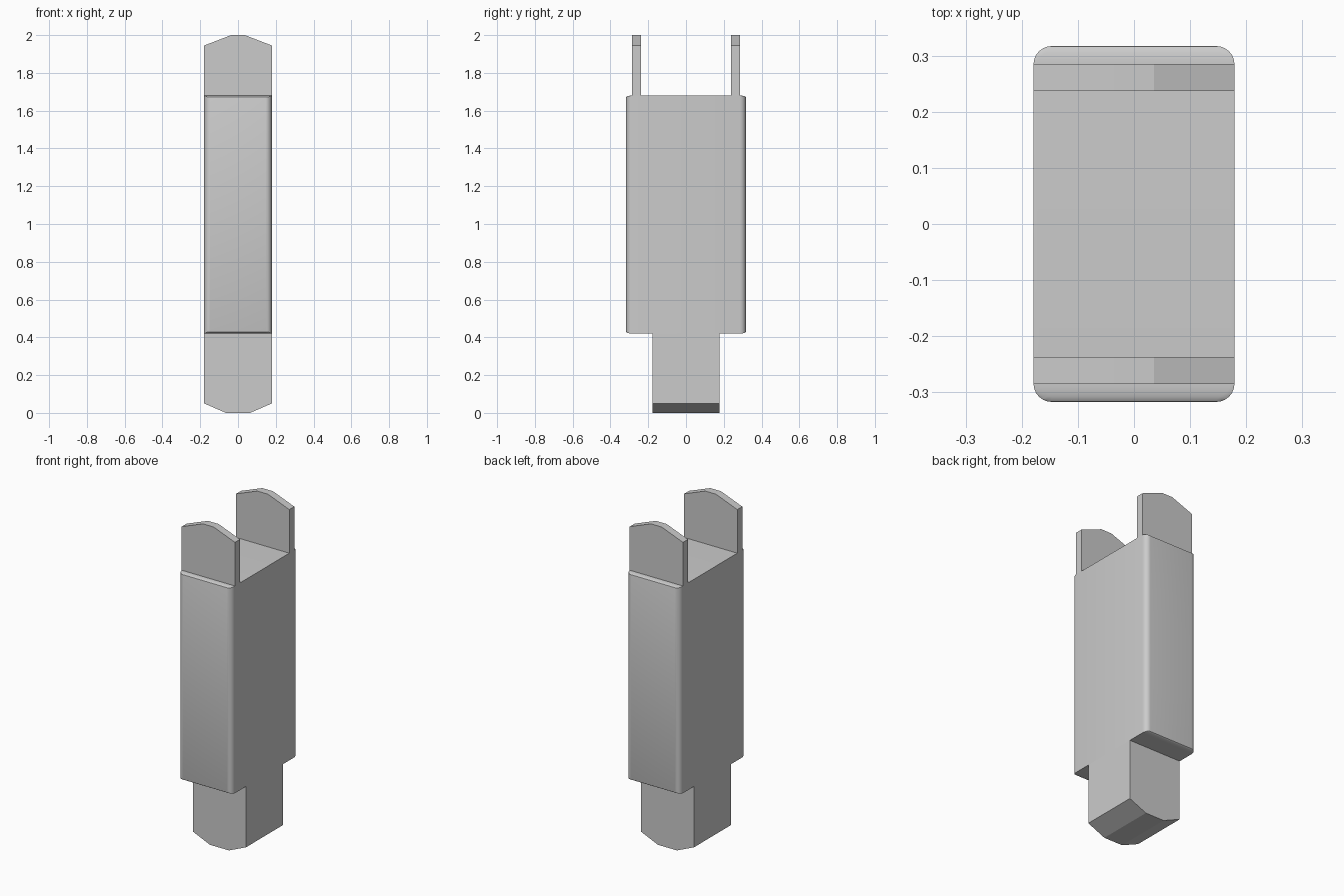
import bpy, bmesh, math

cube = bpy.data.objects.get("Cube")
if cube:
    bpy.data.objects.remove(cube, do_unlink=True)

HALF_W, HALF_D = 0.179, 0.317
BODY_BOTTOM, BODY_TOP = 0.42, 1.68
RADIUS, LIP, STEPS = 0.032, 0.01, 6


def finish(name, bm, smooth=False):
    bmesh.ops.recalc_face_normals(bm, faces=bm.faces)
    mesh = bpy.data.meshes.new(name)
    bm.to_mesh(mesh)
    bm.free()
    obj = bpy.data.objects.new(name, mesh)
    bpy.context.collection.objects.link(obj)
    if smooth:
        bpy.ops.object.select_all(action='DESELECT')
        obj.select_set(True)
        bpy.context.view_layer.objects.active = obj
        bpy.ops.object.shade_smooth_by_angle(angle=math.radians(30))
    return obj


def plate(name, profile, y0, y1):
    """Extrude an (x, z) profile along y."""
    bm = bmesh.new()
    face = bm.faces.new([bm.verts.new((x, y0, z)) for x, z in profile])
    geom = bmesh.ops.extrude_face_region(bm, geom=[face])["geom"]
    verts = [v for v in geom if isinstance(v, bmesh.types.BMVert)]
    bmesh.ops.translate(bm, verts=verts, vec=(0, y1 - y0, 0))
    return finish(name, bm)


# Body: rounded upright corners, softened front and back rims
outline = []
quarter = [math.pi / 2 * i / STEPS for i in range(STEPS + 1)]
for k, (sx, sy) in enumerate([(1, 1), (-1, 1), (-1, -1), (1, -1)]):
    for a in quarter:
        a += k * math.pi / 2
        outline.append((sx * (HALF_W - RADIUS) + RADIUS * math.cos(a),
                        sy * (HALF_D - RADIUS) + RADIUS * math.sin(a)))

rim = [(HALF_D - RADIUS * (1 - math.cos(a)), LIP * (1 - math.sin(a))) for a in quarter]
levels = [(d, BODY_BOTTOM + h) for d, h in reversed(rim)]
levels += [(d, BODY_TOP - h) for d, h in rim]

bm = bmesh.new()
rings = [[bm.verts.new((x, max(-d, min(d, y)), z)) for x, y in outline] for d, z in levels]
for low, high in zip(rings, rings[1:]):
    for i in range(len(outline)):
        j = (i + 1) % len(outline)
        bm.faces.new((low[i], low[j], high[j], high[i]))
bm.faces.new(rings[0])
bm.faces.new(rings[-1])
bmesh.ops.remove_doubles(bm, verts=bm.verts, dist=1e-6)
finish("body", bm, smooth=True)

# Two upright prongs with clipped tips
prong = [(-HALF_W, BODY_TOP), (HALF_W, BODY_TOP), (HALF_W, 1.945),
         (0.036, 2.0), (-0.036, 2.0), (-HALF_W, 1.945)]
plate("front_prong", prong, -0.285, -0.237)
plate("back_prong", prong, 0.237, 0.285)

# Lower tongue with a clipped end
tongue = [(-HALF_W, BODY_BOTTOM), (-HALF_W, 0.05), (-0.064, 0),
          (0.064, 0), (HALF_W, 0.05), (HALF_W, BODY_BOTTOM)]
plate("lower_tongue", tongue, -0.178, 0.178)
